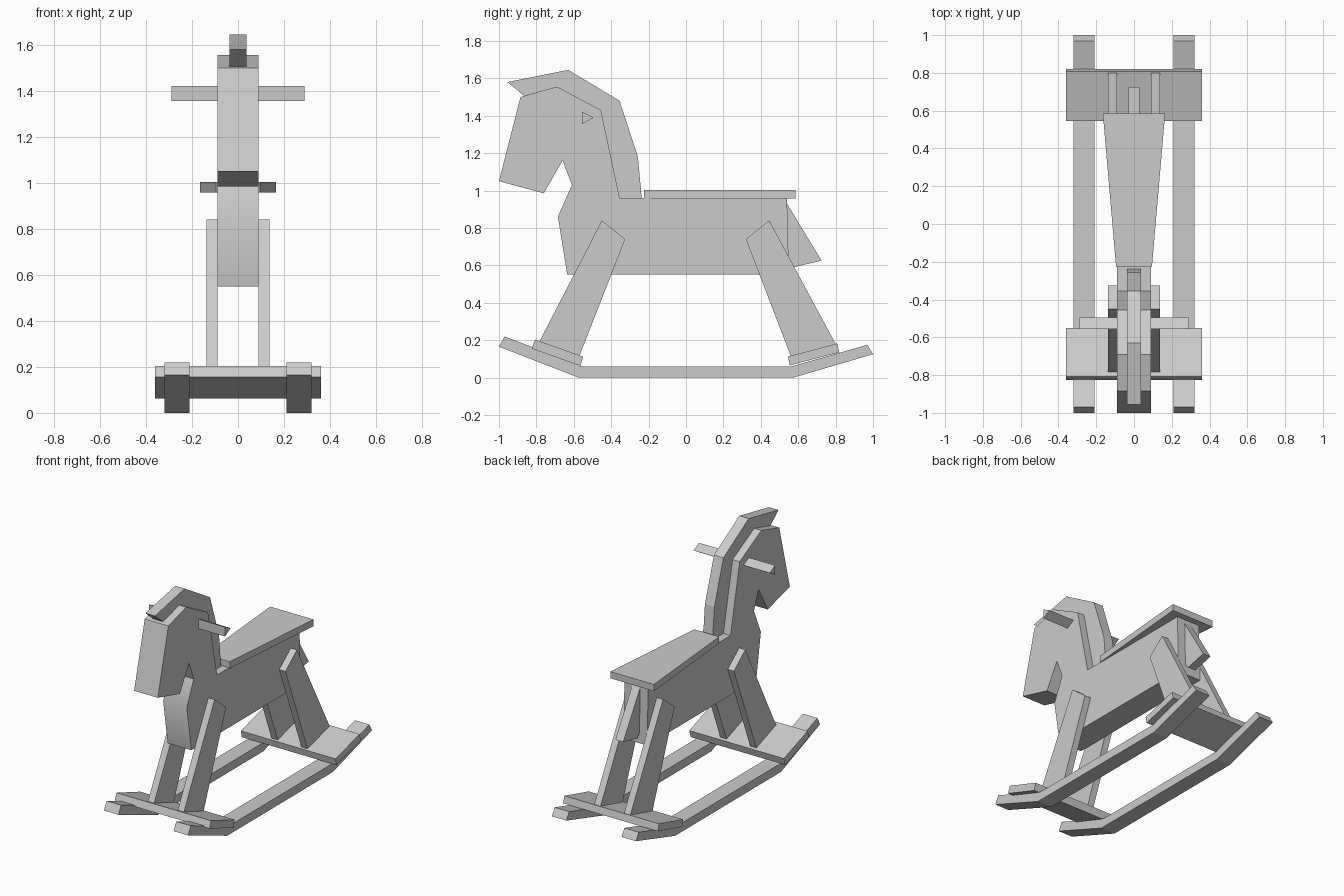
import bpy
import math

cube = bpy.data.objects.get("Cube")
if cube:
    bpy.data.objects.remove(cube, do_unlink=True)

# Single painted-wood colour
GREY = (0.6, 0.6, 0.6, 1.0)
wood = bpy.data.materials.new("plain grey")
wood.use_nodes = True
wood.diffuse_color = GREY
wood.node_tree.nodes["Principled BSDF"].inputs["Base Color"].default_value = GREY


def board(name, profile, x0, x1):
    """Cut a side profile of (y, z) points from a board spanning x0 to x1."""
    n = len(profile)
    verts = [(x, y, z) for x in (x0, x1) for y, z in profile]
    area = sum(profile[i - 1][0] * profile[i][1] - profile[i][0] * profile[i - 1][1]
               for i in range(n))
    faces = [tuple(reversed(range(n))), tuple(range(n, 2 * n))]
    faces += [(i, (i + 1) % n, (i + 1) % n + n, i + n) for i in range(n)]
    if area < 0:
        faces = [tuple(reversed(f)) for f in faces]
    mesh = bpy.data.meshes.new(name)
    mesh.from_pydata(verts, [], faces)
    mesh.materials.append(wood)
    obj = bpy.data.objects.new(name, mesh)
    bpy.context.collection.objects.link(obj)
    return obj


def pair(name, profile, x0, x1):
    """The same board on both sides."""
    board("left_" + name, profile, x0, x1)
    board("right_" + name, profile, -x1, -x0)


# Body, neck and head in one board
body = board("body", [
    (-1.0, 1.05), (-0.885, 1.5), (-0.69, 1.555), (-0.455, 1.43), (-0.355, 0.96),
    (0.54, 0.96), (0.55, 0.55), (-0.635, 0.55), (-0.685, 0.86), (-0.61, 1.03),
    (-0.66, 1.16), (-0.76, 0.985)], -0.09, 0.09)

# Mane along the back of the neck, and tail
board("mane", [
    (-0.955, 1.58), (-0.63, 1.645), (-0.355, 1.48), (-0.257, 1.18), (-0.237, 0.96),
    (-0.355, 0.96), (-0.455, 1.43), (-0.69, 1.555), (-0.865, 1.506)], -0.036, 0.036)
board("tail", [(0.54, 0.93), (0.725, 0.625), (0.575, 0.59), (0.548, 0.62)], -0.03, 0.03)

# Handle bar through the head
board("handle", [(-0.555, 1.42), (-0.495, 1.39), (-0.555, 1.355)], -0.29, 0.29)

# Seat, wider toward the back
seat = board("seat", [(-0.225, 0.957), (0.585, 0.957), (0.585, 1.003), (-0.225, 1.003)],
             -0.095, 0.095)
for v in seat.data.vertices:
    if v.co.y > 0:
        v.co.x = math.copysign(0.165, v.co.x)

# Legs
pair("front_leg", [(-0.45, 0.84), (-0.325, 0.74), (-0.57, 0.115), (-0.785, 0.19)], 0.09, 0.137)
pair("back_leg", [(0.445, 0.84), (0.32, 0.74), (0.56, 0.115), (0.8, 0.18)], 0.09, 0.137)

# Foot boards joining the rockers
board("front_foot_board", [(-0.807, 0.203), (-0.825, 0.155), (-0.565, 0.062), (-0.55, 0.112)],
      -0.36, 0.36)
board("back_foot_board", [(0.808, 0.182), (0.82, 0.135), (0.555, 0.065), (0.545, 0.112)],
      -0.36, 0.36)

# Rockers
pair("rocker", [
    (-1.0, 0.165), (-0.97, 0.22), (-0.555, 0.06), (0.565, 0.06), (0.97, 0.175),
    (1.0, 0.125), (0.575, 0.0), (-0.575, 0.0)], 0.21, 0.32)

# Softly rounded edges on the chest and muzzle
bpy.ops.object.select_all(action="DESELECT")
body.select_set(True)
bpy.context.view_layer.objects.active = body
bpy.ops.object.shade_smooth_by_angle(angle=math.radians(35))
